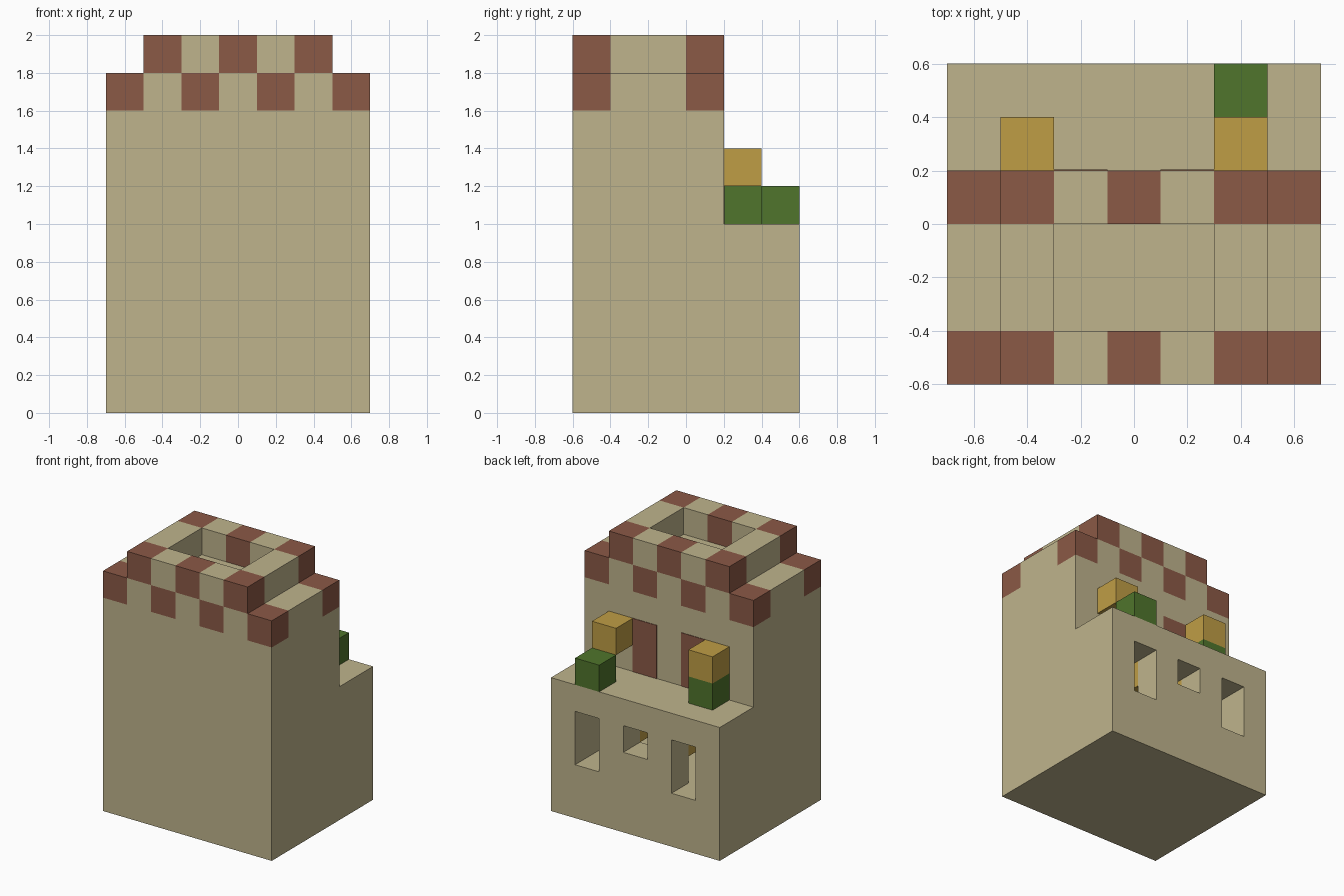
import bpy
import bmesh
from mathutils import Vector

cube = bpy.data.objects.get("Cube")
if cube:
    bpy.data.objects.remove(cube, do_unlink=True)


def material(name, rgb):
    mat = bpy.data.materials.new(name)
    mat.use_nodes = True
    mat.diffuse_color = (*rgb, 1)
    bsdf = next(n for n in mat.node_tree.nodes if n.type == 'BSDF_PRINCIPLED')
    bsdf.inputs["Base Color"].default_value = (*rgb, 1)
    bsdf.inputs["Roughness"].default_value = 0.9
    return mat


SAND = material("sandstone", (0.52, 0.455, 0.264))
BRICK = material("red_brick", (0.258, 0.1, 0.061))
OCHRE = material("ochre", (0.521, 0.337, 0.06))
GREEN = material("leaf_green", (0.08, 0.178, 0.025))
U = 0.2  # edge of one block


def make_object(name, bm, mats):
    bmesh.ops.recalc_face_normals(bm, faces=bm.faces)
    mesh = bpy.data.meshes.new(name)
    bm.to_mesh(mesh)
    bm.free()
    for mat in mats:
        mesh.materials.append(mat)
    obj = bpy.data.objects.new(name, mesh)
    bpy.context.collection.objects.link(obj)
    return obj


def add_box(bm, low, high, index=0):
    low, high = Vector(low), Vector(high)
    verts = bmesh.ops.create_cube(bm, size=1)["verts"]
    for v in verts:
        v.co = (low + high) / 2 + v.co * (high - low)
    for face in {f for v in verts for f in v.link_faces}:
        face.material_index = index


def box(name, low, high, mat):
    bm = bmesh.new()
    add_box(bm, low, high)
    return make_object(name, bm, [mat])


def block(name, x, y, z, mat):
    """One cube, from its centre in x and its low corner in y and z."""
    return box(name, (x - U / 2, y, z), (x + U / 2, y + U, z + U), mat)


def checker_row(name, count, y, z):
    """A row of blocks along x, brick and sandstone in turn."""
    bm = bmesh.new()
    for i in range(count):
        x = (i - count / 2) * U
        add_box(bm, (x, y, z), (x + U, y + U, z + U), i % 2)
    return make_object(name, bm, [BRICK, SAND])


# Main body: stepped side profile extruded across the width
bm = bmesh.new()
profile = [(-0.6, 0), (0.6, 0), (0.6, 1), (0.2, 1), (0.2, 1.6), (-0.6, 1.6)]
side = bm.faces.new([bm.verts.new((-0.7, y, z)) for y, z in profile])
moved = bmesh.ops.extrude_face_region(bm, geom=[side])["geom"]
bmesh.ops.translate(bm, vec=(1.4, 0, 0),
                    verts=[g for g in moved if isinstance(g, bmesh.types.BMVert)])
body = make_object("tower_body", bm, [SAND])

# Room and rear windows cut out of the body
cutters = [box("room_cutter", (-0.5, -0.4, 0.4), (0.5, 0.4, 0.8), SAND)]
for x, sill in ((-0.4, 0.4), (0, 0.6), (0.4, 0.4)):
    cutters.append(box("window_cutter", (x - 0.1, 0.3, sill), (x + 0.1, 0.7, 0.8), SAND))
bpy.context.view_layer.objects.active = body
for cutter in cutters:
    cutter.hide_render = True
    cut = body.modifiers.new("cut", 'BOOLEAN')
    cut.operation = 'DIFFERENCE'
    cut.solver = 'EXACT'
    cut.object = cutter
    bpy.ops.object.modifier_apply(modifier=cut.name)
    bpy.data.objects.remove(cutter, do_unlink=True)

# Chequered courses along the front and back of the tower top
for place, y in (("front", -0.6), ("back", 0)):
    checker_row(place + "_lower_course", 7, y, 1.6)
    checker_row(place + "_parapet", 5, y, 1.8)

# Roof deck and the side parapets around the open top
box("roof_deck", (-0.7, -0.4, 1.6), (0.7, 0, 1.8), SAND)
for sign, label in ((-1, "right"), (1, "left")):
    x = sign * 0.4
    box(label + "_parapet", (x - 0.1, -0.4, 1.8), (x + 0.1, 0, 2), SAND)
    # Brick panels on the terrace wall and ceiling blocks in the room
    x = sign * U
    box(label + "_brick_panel", (x - 0.1, 0.199, 1), (x + 0.1, 0.204, 1.4), BRICK)
    block(label + "_ceiling_block", x, 0.2, 0.6, OCHRE)
    # Ochre blocks on the terrace
    block(label + "_terrace_block", sign * 0.4, 0.2, 1.2, OCHRE)

# Planters on the terrace
block("right_planter", -0.4, 0.2, 1, GREEN)
block("left_planter", 0.4, 0.4, 1, GREEN)
